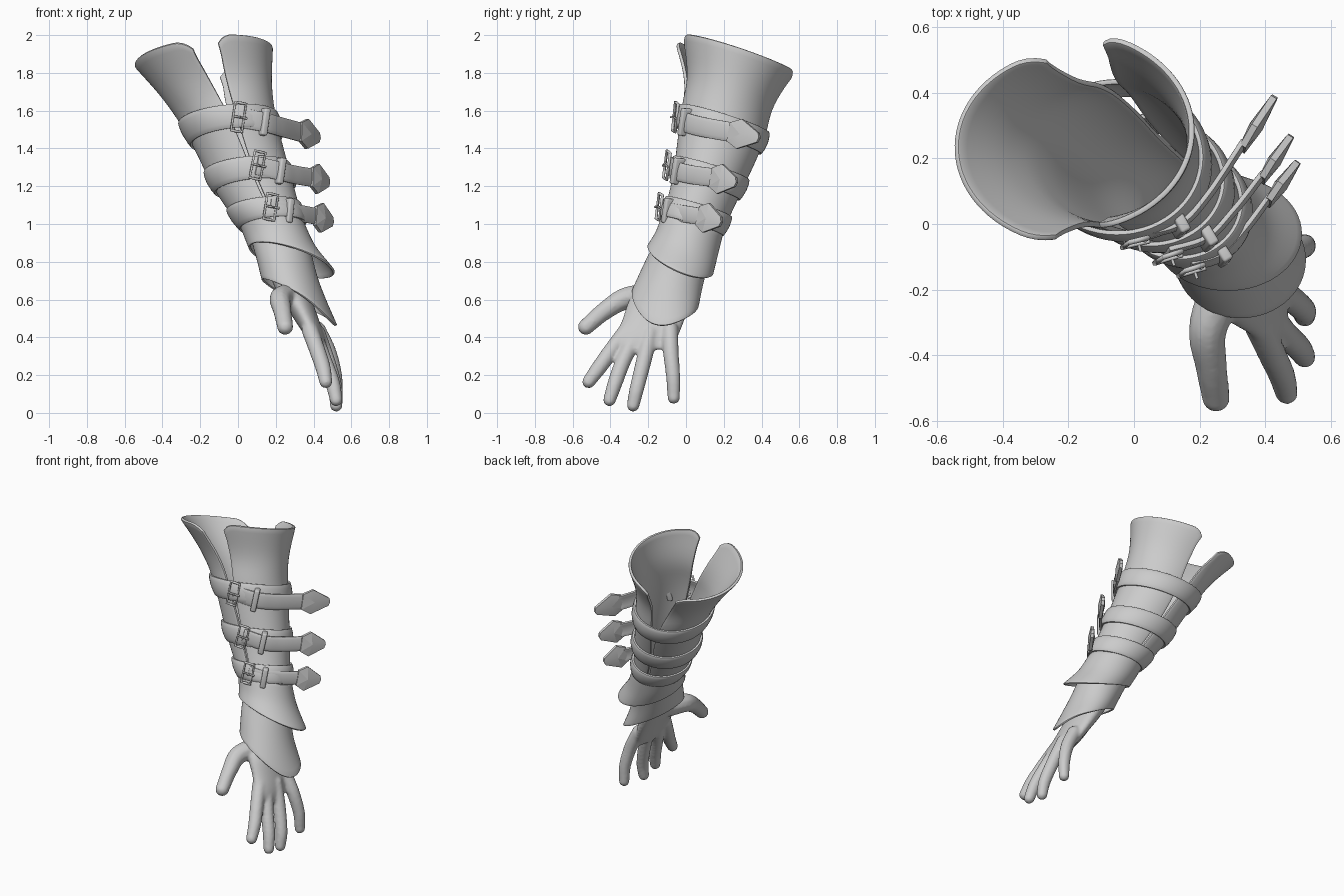
import bpy, bmesh, math
from mathutils import Vector, Matrix

if "Cube" in bpy.data.objects:
    bpy.data.objects.remove(bpy.data.objects["Cube"])

V = lambda *a: Vector(a)


def finish(bm, name, mods=(), angle=40):
    """Mesh -> object, bake modifiers, shade smooth with sharp edges."""
    me = bpy.data.meshes.new(name)
    bm.to_mesh(me)
    bm.free()
    ob = bpy.data.objects.new(name, me)
    bpy.context.collection.objects.link(ob)
    for kind, props in mods:
        m = ob.modifiers.new(kind.title(), kind)
        for k, v in props.items():
            setattr(m, k, v)
    dg = bpy.context.evaluated_depsgraph_get()
    dg.update()
    ob.data = bpy.data.meshes.new_from_object(ob.evaluated_get(dg))
    ob.modifiers.clear()
    for p in ob.data.polygons:
        p.use_smooth = True
    ob.data.set_sharp_from_angle(angle=math.radians(angle))
    return ob


def spline(pts, n):
    """Catmull-Rom through points of any dimension, n steps per span."""
    p = [Vector(q) for q in pts]
    p = [2 * p[0] - p[1]] + p + [2 * p[-1] - p[-2]]
    out = []
    for i in range(1, len(p) - 2):
        a, b, c, d = p[i - 1:i + 3]
        for k in range(n):
            t = k / n
            out.append(0.5 * (2 * b + (c - a) * t + (2 * a - 5 * b + 4 * c - d) * t * t
                              + (3 * b - a - 3 * c + d) * t ** 3))
    return out + [p[-2]]


def grid(bm, rows, closed=False):
    vs = [[bm.verts.new(p) for p in r] for r in rows]
    n = len(rows[0])
    for a, b in zip(vs, vs[1:]):
        for j in range(n if closed else n - 1):
            k = (j + 1) % n
            bm.faces.new((a[j], a[k], b[k], b[j]))
    return vs


def ring_point(r, deg, off=0.0):
    z, cx, cy, rx, ry, zx, zy = r[:7]
    c, s = math.cos(math.radians(deg)), math.sin(math.radians(deg))
    point = r[7] * max(0, math.cos(math.radians(deg + 22))) ** 3 if len(r) > 7 else 0
    return V(cx + (rx + off) * c, cy + (ry + off) * s, z + zx * c + zy * s - point)


# Tapering forearm shell: z, centre x, centre y, radius x, radius y
SHELL = [(0.92, .215, .015, .165, .15), (1.0, .18, .035, .165, .155), (1.2, .085, .105, .205, .175),
         (1.5, -.03, .19, .24, .22), (1.7, -.11, .23, .29, .235), (1.9, -.19, .265, .375, .31)]
TABLE = spline(SHELL, 10)


def shell(z, deg, off=0.0):
    for a, b in zip(TABLE, TABLE[1:]):
        if z <= b[0] + 1e-6:
            break
    r = a.lerp(b, (z - a[0]) / (b[0] - a[0]))
    return ring_point((z, r[1], r[2], r[3], r[4], .1 * r[3], -.33 * r[4]), deg, off)


def gap(z, wide):
    """Half the slit angle between the two plates."""
    return 2 + wide * max(0, min(1, (z - 1.3) / .5)) ** 1.3


# Two forearm plates with rounded top corners; front slit at -90, back slit at 92 degrees
# (name, angles, slit widths, top level, sideways lean of the flared top)
for name, lo, hi, w0, w1, top, lean in (("outer_plate", -89, 92, 8, 13, 1.895, .02),
                                        ("inner_plate", 92, 271, 13, 11, 1.88, -.03)):
    rows = []
    for i in range(31):
        row = []
        for j in range(41):
            e = abs(j / 20 - 1)
            t = top - .04 * max(0, (e - .8) / .2) ** 2.5
            z = .93 + (t - .93) * i / 30
            a, b = lo + gap(z, w0), hi - gap(z, w1)
            row.append(shell(z, a + (b - a) * j / 40) + V(0, lean * max(0, (z - 1.6) / .3), 0))
        rows.append(row)
    bm = bmesh.new()
    grid(bm, rows)
    finish(bm, name, [('SOLIDIFY', dict(thickness=.018)),
                      ('BEVEL', dict(width=.005, segments=2, limit_method='ANGLE'))])

# Flared wrist cuffs: top, middle and rim rings (z, cx, cy, rx, ry, z along x, z along y, point)
CUFFS = {
    "upper_cuff": [(1.0, .18, .035, .172, .162, 0, -.05, 0), (.90, .225, .005, .19, .165, -.03, -.06, 0),
                   (.81, .285, -.03, .228, .175, -.065, -.07, 0)],
    "lower_cuff": [(.90, .225, .0, .15, .14, 0, -.05, 0), (.75, .265, -.06, .165, .155, -.06, -.05, 0),
                   (.605, .325, -.11, .20, .178, -.10, -.03, .05)],
}
for name, rings in CUFFS.items():
    bm = bmesh.new()
    grid(bm, [[ring_point(r, d) for d in range(0, 360, 6)] for r in reversed(spline(rings, 6))], True)
    finish(bm, name, [('SOLIDIFY', dict(thickness=.012)),
                      ('BEVEL', dict(width=.003, segments=2, limit_method='ANGLE'))])


def tube(name, pts, r, cyclic=False):
    """Round bar through points."""
    cu = bpy.data.curves.new(name, 'CURVE')
    cu.dimensions = '3D'
    cu.bevel_depth, cu.bevel_resolution, cu.use_fill_caps = r, 2, True
    sp = cu.splines.new('POLY')
    sp.points.add(len(pts) - 1)
    for q, p in zip(sp.points, pts):
        q.co = (*p, 1)
    sp.use_cyclic_u = cyclic
    bpy.context.collection.objects.link(bpy.data.objects.new(name, cu))


def frame_at(p, nxt, up):
    t = (nxt - p).normalized()
    n = t.cross(up).normalized()
    return t, n.cross(t).normalized(), n


UP = V(-.05, .05, 1).normalized()
# Straps: level, half width, path of the loose end from buckle to tip
STRAPS = [
    (1.50, .060, [(0, -.045, 1.565), (.14, -.01, 1.54), (.23, .08, 1.515), (.34, .245, 1.485), (.43, .39, 1.455)]),
    (1.24, .057, [(.1, -.09, 1.31), (.225, -.05, 1.28), (.31, .035, 1.26), (.4, .15, 1.245), (.48, .27, 1.22)]),
    (1.04, .052, [(.17, -.13, 1.09), (.27, -.098, 1.07), (.345, -.02, 1.055), (.42, .08, 1.04), (.50, .19, 1.01)]),
]
soft = [('SOLIDIFY', dict(thickness=.016)), ('BEVEL', dict(width=.004, segments=2, limit_method='ANGLE'))]
for i, (z, h, path) in enumerate(STRAPS, 1):
    # band wrapped round the plates
    bm = bmesh.new()
    grid(bm, [[shell(z + k * h, d, .024 - .011 * k * k) for d in range(0, 360, 6)]
              for k in (-1, -.6, 0, .6, 1)], True)
    finish(bm, f"strap_band_{i}", soft)

    # loose end
    pts = [V(*p) for p in path]
    line = spline(pts[:4], 8)
    bm = bmesh.new()
    rows = []
    for k in (-1, -.6, 0, .6, 1):
        row = []
        for j, p in enumerate(line):
            t, u, n = frame_at(line[max(j - 1, 0)], line[min(j + 1, len(line) - 1)], UP)
            row.append(p + u * k * h * .88 + n * (.006 - .007 * k * k))
        rows.append(row)
    grid(bm, rows)
    finish(bm, f"strap_end_{i}", soft)

    # faceted metal tip
    t, u, n = frame_at(pts[3], pts[4], UP)
    o = pts[3] - t * .02
    L = (pts[4] - o).length
    bm = bmesh.new()
    outline = [(0, -.05), (.35, -.08), (.95, -.025), (1, 0), (.95, .025), (.35, .08), (0, .05)]
    loops = [[bm.verts.new(o + t * a * L + u * b + n * s) for a, b in outline] for s in (.010, -.010)]
    peaks = [bm.verts.new(o + t * L * .42 + n * s) for s in (.022, -.022)]
    for j in range(7):
        k = (j + 1) % 7
        bm.faces.new((loops[0][j], loops[0][k], peaks[0]))
        bm.faces.new((loops[1][k], loops[1][j], peaks[1]))
        bm.faces.new((loops[0][k], loops[0][j], loops[1][j], loops[1][k]))
    bmesh.ops.recalc_face_normals(bm, faces=bm.faces)
    finish(bm, f"strap_tip_{i}", angle=8)

    # buckle frame, prong and peg
    t, u, n = frame_at(pts[0], pts[1], UP)
    c = pts[0] + n * .012
    w, hh = .03, h + .016
    tube(f"buckle_frame_{i}", [c + t * a * w + u * b * hh for a, b in
                               ((-1, -1), (0, -1), (1, -1), (1, 1), (0, 1), (-1, 1))], .008, True)
    tube(f"buckle_prong_{i}", [c - t * .03 + n * .006, c + t * .045 + n * .008], .006)
    tube(f"buckle_peg_{i}", [c + t * .01, c + t * .01 + n * .03], .005)

    # keeper loop
    t, u, n = frame_at(line[7], line[9], UP)
    bm = bmesh.new()
    rot = Matrix((t, n, u)).transposed().to_4x4()
    bmesh.ops.create_cube(bm, size=1, matrix=Matrix.Translation(pts[1] - n * .008) @ rot
                          @ Matrix.Diagonal((.034, .066, 2 * h + .026, 1)))
    bmesh.ops.recalc_face_normals(bm, faces=bm.faces)
    finish(bm, f"strap_keeper_{i}", [('BEVEL', dict(width=.009, segments=3))])

# Hand: palm loft plus finger chains fused into one skin
PALM = [(.335, .44, -.22, .032, .13, 0, 0), (.40, .41, -.21, .05, .165, 0, 0), (.50, .36, -.17, .066, .165, 0, 0),
        (.60, .31, -.14, .08, .16, 0, 0), (.70, .265, -.10, .085, .13, 0, 0), (.88, .22, -.03, .085, .1, 0, 0)]
FINGERS = [
    [(.27, -.19, .62, .07), (.225, -.32, .605, .06), (.235, -.43, .54, .05), (.25, -.53, .455, .044)],
    [(.38, -.31, .44, .046), (.42, -.395, .33, .044), (.45, -.46, .24, .042), (.465, -.515, .165, .036)],
    [(.40, -.26, .42, .046), (.455, -.33, .28, .043), (.50, -.375, .16, .041), (.52, -.405, .068, .035)],
    [(.42, -.19, .42, .046), (.475, -.225, .27, .043), (.515, -.26, .13, .04), (.52, -.28, .04, .035)],
    [(.42, -.085, .44, .046), (.48, -.08, .32, .043), (.515, -.068, .19, .039), (.52, -.065, .08, .034)],
]
bm = bmesh.new()
vs = grid(bm, [[ring_point(r, d) for d in range(0, 360, 12)] for r in spline(PALM, 4)], True)
bm.faces.new(list(reversed(vs[0])))
bm.faces.new(vs[-1])
for f in FINGERS:
    for q in spline(f, 9):
        bmesh.ops.create_icosphere(bm, subdivisions=2, radius=q[3],
                                   matrix=Matrix.Translation(q.xyz))
finish(bm, "hand", [('REMESH', dict(mode='VOXEL', voxel_size=.009)),
                    ('SMOOTH', dict(factor=.5, iterations=6))], angle=180)
